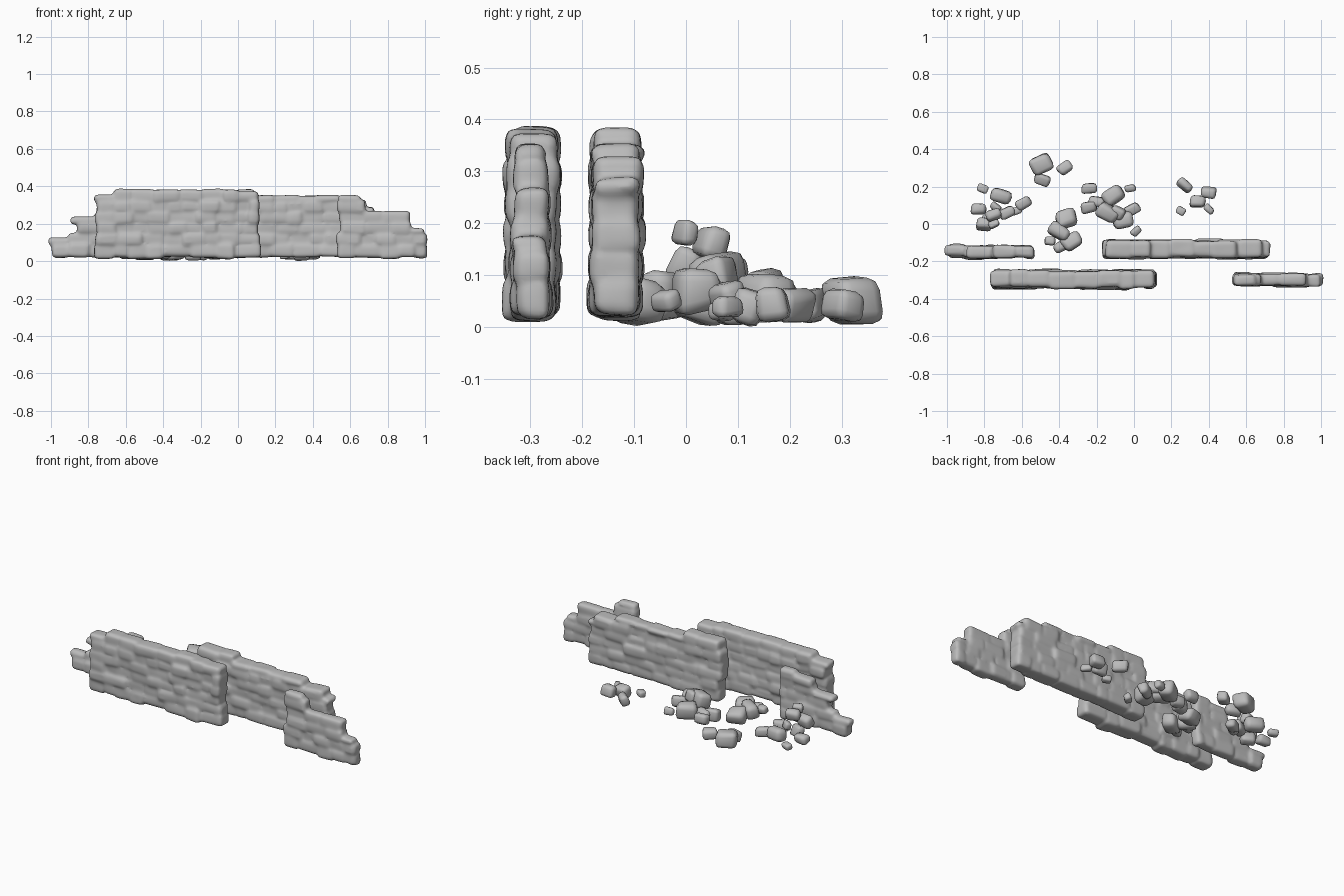
import bpy, bmesh, random
from mathutils import Matrix, Vector, noise

random.seed(4)
cube = bpy.data.objects.get("Cube")
if cube:
    bpy.data.objects.remove(cube, do_unlink=True)

stone = bpy.data.materials.new("grey stone")
stone.use_nodes = True
GREY = (0.5, 0.5, 0.5, 1)
stone.diffuse_color = GREY
stone.node_tree.nodes["Principled BSDF"].inputs["Base Color"].default_value = GREY


def jitter(amount):
    return random.uniform(-amount, amount)


def make_object(name, bm):
    mesh = bpy.data.meshes.new(name)
    bm.to_mesh(mesh)
    bm.free()
    mesh.materials.append(stone)
    mesh.shade_smooth()
    obj = bpy.data.objects.new(name, mesh)
    bpy.context.collection.objects.link(obj)
    return obj


def add_block(bm, low, high, rounding, wobble):
    """A rounded block between two corners, with its corners pushed about."""
    part = bmesh.new()
    bmesh.ops.create_cube(part, size=1)
    middle, size = (low + high) / 2, high - low
    for v in part.verts:
        v.co = Vector(c * s + jitter(wobble) for c, s in zip(v.co, size)) + middle
    bmesh.ops.bevel(part, geom=part.edges[:], offset=rounding, segments=2,
                    profile=0.5, affect='EDGES', clamp_overlap=True)
    temp = bpy.data.meshes.new("block")
    part.to_mesh(temp)
    part.free()
    bm.from_mesh(temp)
    bpy.data.meshes.remove(temp)


def height_at(profile, x):
    for (xa, za), (xb, zb) in zip(profile, profile[1:]):
        if x <= xb:
            return za + (zb - za) * max(0, x - xa) / (xb - xa)
    return profile[-1][1]


def build_wall(name, profile, y, thickness, course=0.058):
    """Courses of rough stones under a broken top line, fused into one mass."""
    bm = bmesh.new()
    left, right = profile[0][0], profile[-1][0]
    base = 0.03
    row = 0
    while base + course * row < 0.39:
        z = base + course * row
        x = left + random.uniform(0, 0.025)
        stop = right - random.uniform(0, 0.025)
        while x < stop - 0.01:
            end = min(x + random.uniform(0.07, 0.15), stop)
            if stop - end < 0.04:
                end = stop
            top = min(z + course, height_at(profile, (x + end) / 2) + jitter(0.008))
            if top - z > 0.018:
                half = thickness / 2 + jitter(0.005)
                shift = y + jitter(0.007)
                floor = z - 0.006 - (random.uniform(0, 0.014) if row == 0 else 0)
                add_block(bm, Vector((x - 0.006, shift - half, floor)),
                          Vector((end + 0.006, shift + half, top + 0.006)), 0.018, 0.005)
            x = end
        row += 1
    wall = make_object(name, bm)
    remesh = wall.modifiers.new("fuse", 'REMESH')
    remesh.mode = 'VOXEL'
    remesh.voxel_size = 0.009
    remesh.use_smooth_shade = True
    soften = wall.modifiers.new("soften", 'SMOOTH')
    soften.factor = 0.5
    soften.iterations = 5
    return wall


# Wall sections, each with its ragged top line
build_wall("front_wall", [(-0.77, 0.33), (-0.7, 0.36), (-0.5, 0.39), (-0.3, 0.37),
                          (0, 0.38), (0.12, 0.35)], -0.295, 0.095)
build_wall("back_wall", [(-0.17, 0.35), (0, 0.39), (0.08, 0.38), (0.14, 0.35), (0.4, 0.34),
                         (0.6, 0.34), (0.68, 0.31), (0.73, 0.26)], -0.135, 0.095)
build_wall("right_wall_end", [(-1.01, 0.11), (-0.93, 0.13), (-0.89, 0.23), (-0.77, 0.25),
                              (-0.66, 0.32), (-0.53, 0.33)], -0.148, 0.066)
build_wall("left_wall_end", [(0.53, 0.35), (0.66, 0.34), (0.72, 0.28), (0.84, 0.27),
                             (0.92, 0.21), (0.97, 0.15), (1.01, 0.11)], -0.298, 0.066)


def build_rock(name, x, y, z, radius):
    """A chunky, squarish rubble stone."""
    bm = bmesh.new()
    size = Vector((radius * 1.2, radius * random.uniform(0.75, 0.95),
                   radius * random.uniform(0.75, 1)))
    add_block(bm, -size, size, radius * 0.5, radius * 0.2)
    turn = Matrix.Rotation(jitter(0.8), 4, 'Z') @ Matrix.Rotation(jitter(0.35), 4, 'X')
    bm.transform(Matrix.Translation((x, y, z)) @ turn)
    make_object(name, bm)


# Rubble piles: x, y, z, radius of each stone
SMALL, MID, BIG = 0.024, 0.034, 0.048
piles = {
    "right_rubble": [
        (-0.81, 0.19, 0.04, SMALL), (-0.83, 0.08, 0.05, MID), (-0.8, 0, 0.12, MID),
        (-0.75, 0.05, 0.16, MID), (-0.75, 0, 0.18, SMALL), (-0.71, 0.15, 0.07, BIG),
        (-0.74, 0.09, 0.11, SMALL), (-0.68, 0.06, 0.08, MID), (-0.63, 0.07, 0.04, SMALL),
        (-0.59, 0.11, 0.04, MID), (-0.77, 0.03, 0.06, MID)],
    "outer_rubble": [
        (-0.5, 0.32, 0.05, BIG), (-0.49, 0.24, 0.04, MID), (-0.37, 0.3, 0.04, MID)],
    "near_rubble": [
        (-0.36, 0.03, 0.05, BIG), (-0.4, -0.04, 0.06, BIG), (-0.45, -0.09, 0.06, SMALL),
        (-0.39, -0.12, 0.04, MID), (-0.33, -0.09, 0.05, BIG)],
    "middle_rubble": [
        (-0.24, 0.19, 0.05, MID), (-0.24, 0.09, 0.04, MID), (-0.2, 0.12, 0.04, MID),
        (-0.11, 0.15, 0.06, BIG), (-0.14, 0.06, 0.09, BIG), (-0.09, 0.06, 0.1, MID),
        (-0.06, 0.02, 0.07, BIG), (-0.01, 0.08, 0.05, MID), (-0.02, 0.19, 0.04, SMALL),
        (0.01, -0.04, 0.05, SMALL)],
    "left_rubble": [
        (0.27, 0.21, 0.04, MID), (0.25, 0.07, 0.03, 0.02), (0.34, 0.12, 0.04, MID),
        (0.4, 0.17, 0.04, MID), (0.4, 0.08, 0.04, SMALL)],
}
for pile, rocks in piles.items():
    for number, rock in enumerate(rocks, start=1):
        build_rock(f"{pile}_{number}", *rock)
